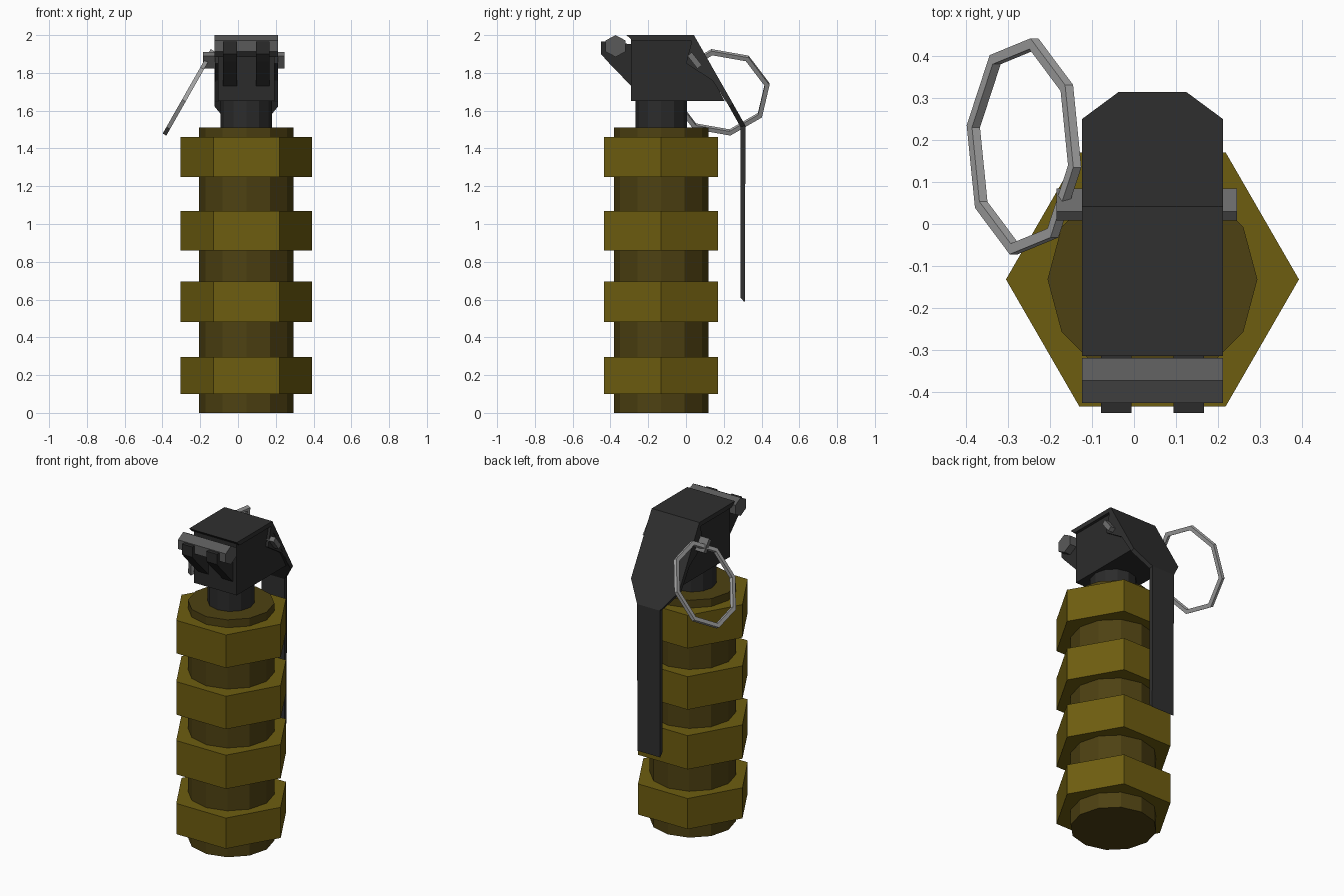
import bpy, bmesh, math
from mathutils import Matrix, Vector

if "Cube" in bpy.data.objects:
    bpy.data.objects.remove(bpy.data.objects["Cube"])

CX, CY = 0.044, -0.132   # axis of the body


def mat(name, r, g, b):
    m = bpy.data.materials.new(name)
    m.diffuse_color = (r, g, b, 1)
    m.use_nodes = True
    m.node_tree.nodes["Principled BSDF"].inputs["Base Color"].default_value = m.diffuse_color
    return m


GOLD = mat("olive gold", 0.155, 0.11, 0.005)
OLIVE = mat("dark olive", 0.075, 0.053, 0.006)
BLACK = mat("black metal", 0.029, 0.029, 0.029)
HEAD = mat("soft black", 0.024, 0.024, 0.024)
GREY = mat("dark grey", 0.10, 0.10, 0.10)
STEEL = mat("mid grey", 0.16, 0.16, 0.16)
SILVER = mat("light grey", 0.40, 0.40, 0.40)


def loft(name, rings, material, closed=False):
    """Skin a list of equal-length point rings, capped unless closed."""
    bm = bmesh.new()
    vs = [[bm.verts.new(p) for p in ring] for ring in rings]
    n = len(vs[0])
    pairs = list(zip(vs, vs[1:])) + ([(vs[-1], vs[0])] if closed else [])
    for a, b in pairs:
        for i in range(n):
            j = (i + 1) % n
            bm.faces.new((a[i], a[j], b[j], b[i]))
    if not closed:
        bm.faces.new(vs[0])
        bm.faces.new(vs[-1])
    bmesh.ops.recalc_face_normals(bm, faces=bm.faces)
    me = bpy.data.meshes.new(name)
    bm.to_mesh(me)
    bm.free()
    me.materials.append(material)
    ob = bpy.data.objects.new(name, me)
    bpy.context.collection.objects.link(ob)
    return ob


def column(name, sides, r, z0, z1, material):
    pts = [(CX + r * math.cos(math.tau * i / sides),
            CY + r * math.sin(math.tau * i / sides)) for i in range(sides)]
    return loft(name, [[(x, y, z) for x, y in pts] for z in (z0, z1)], material)


def prism(name, profile, x0, x1, material):
    """Extrude a (y, z) profile along x."""
    return loft(name, [[(x, y, z) for y, z in profile] for x in (x0, x1)], material)


# Body tube, hexagonal bands and neck
column("body_tube", 12, 0.25, 0, 1.51, OLIVE)
for i, (z0, z1) in enumerate([(0.10, 0.295), (0.48, 0.695), (0.86, 1.07), (1.25, 1.46)]):
    column(f"hex_band_{i + 1}", 6, 0.349, z0, z1, GOLD)
column("neck", 12, 0.136, 1.50, 1.66, HEAD)

# Fuse head under the lever
prism("fuse_head", [(-0.29, 1.65), (0.205, 1.65), (0.026, 1.98), (-0.29, 1.98)],
      CX - 0.15, CX + 0.15, HEAD)

# Lever: outer and inner edge of each section, with its half width
sections = [((-0.315, 2.0), (-0.285, 1.972), 0.168),
            ((0.042, 2.0), (0.026, 1.972), 0.168),
            ((0.25, 1.635), (0.228, 1.622), 0.168),
            ((0.315, 1.52), (0.288, 1.515), 0.08),
            ((0.311, 0.585), (0.288, 0.61), 0.08)]
loft("lever", [[(CX - w, *o), (CX + w, *o), (CX + w, *i), (CX - w, *i)]
               for o, i, w in sections], BLACK)

# Side flanges of the lever, and hinge lugs, mirrored about the axis
flange = [(0.036, 1.99), (0.0, 1.85), (0.14, 1.76), (0.21, 1.65), (0.245, 1.632)]
lug = [(-0.28, 1.72), (-0.415, 1.86), (-0.45, 1.90), (-0.45, 1.965),
       (-0.39, 1.965), (-0.28, 1.95)]
for side, s in (("left", -1), ("right", 1)):
    prism(f"lever_flange_{side}", flange, CX + s * 0.145, CX + s * 0.167, BLACK)
    prism(f"hinge_lug_{side}", lug, CX + s * 0.05, CX + s * 0.123, HEAD)

# Hexagonal hinge bar
prism("hinge_bar", [(-0.373 + 0.062 * math.cos(a), 1.942 + 0.058 * math.sin(a))
                    for a in (math.radians(90 + 60 * k) for k in range(6))],
      CX - 0.168, CX + 0.168, GREY)

# Safety pin through the head
prism("safety_pin", [(0.008, 1.89), (0.03, 1.91), (0.085, 1.84), (0.06, 1.823)],
      -0.185, 0.245, STEEL)

# Tilted eight-sided pull ring
centre = Vector((-0.262, 0.185, 1.697))
across, up = Vector((0, 1, 0)), Vector((0.494, 0, 0.869))
normal = across.cross(up)
rings = []
for k in range(8):
    a = math.radians(11 + 45 * k)
    out = across * math.cos(a) + up * math.sin(a)
    rings.append([centre + out * r + normal * h
                  for r, h in ((0.262, -0.011), (0.262, 0.011), (0.236, 0.011), (0.236, -0.011))])
loft("pull_ring", rings, SILVER, closed=True)
